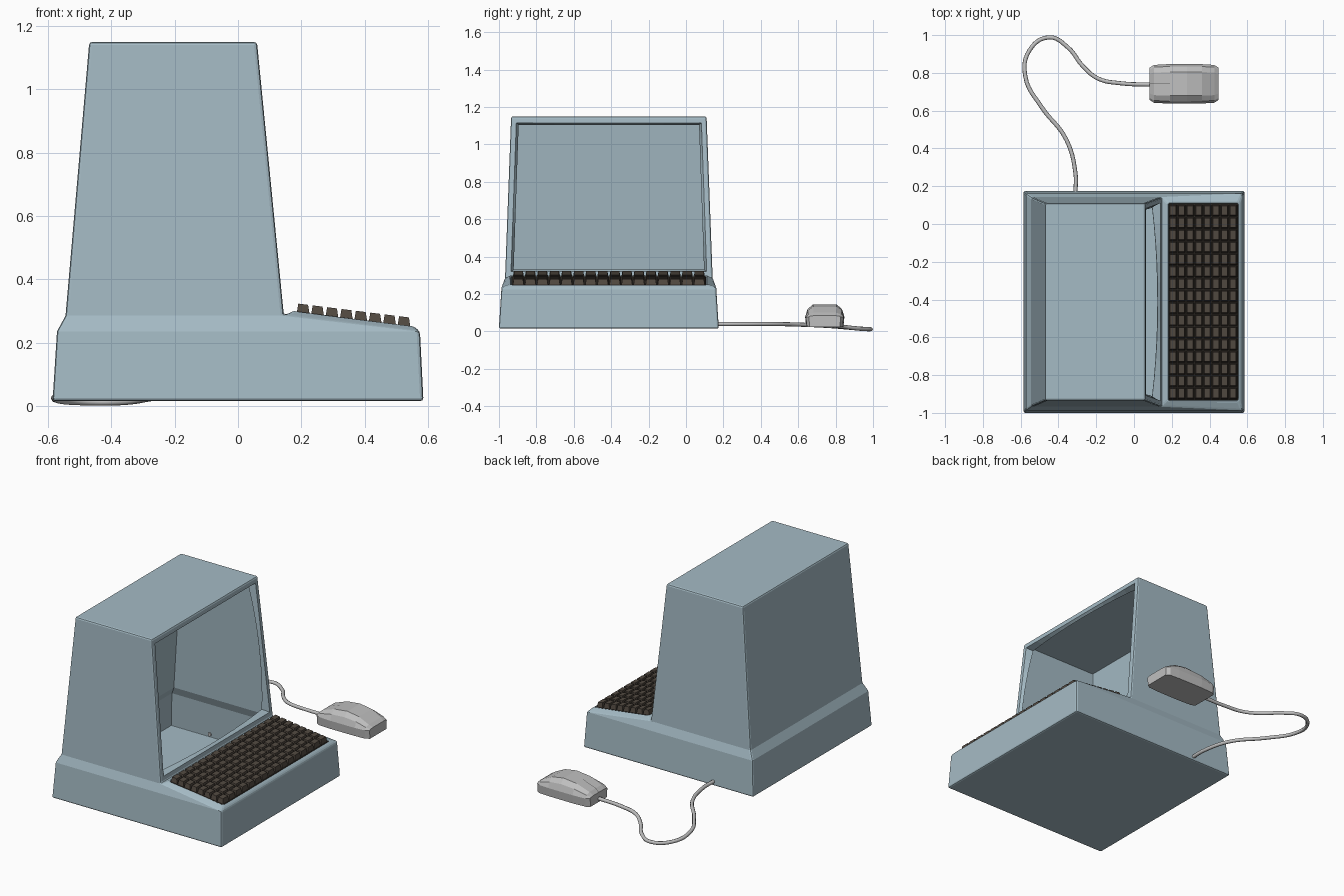
import bpy, bmesh, math
from mathutils import Vector

if "Cube" in bpy.data.objects:
    bpy.data.objects.remove(bpy.data.objects["Cube"])

CY = -0.4125  # centre line of the computer in y


def material(name, rgb):
    m = bpy.data.materials.new(name)
    m.diffuse_color = (*rgb, 1)
    m.use_nodes = True
    m.node_tree.nodes["Principled BSDF"].inputs["Base Color"].default_value = m.diffuse_color
    return m


BLUE = material("pale blue grey", (0.376, 0.497, 0.558))
KEY = material("dark brown", (0.085, 0.068, 0.053))
PLATE = material("very dark brown", (0.028, 0.023, 0.018))
GREY = material("light grey", (0.52, 0.52, 0.52))
SEAM = material("dark grey", (0.12, 0.12, 0.12))


def make(name, bm, mat, recalc=True):
    bmesh.ops.remove_doubles(bm, verts=bm.verts, dist=1e-5)
    if recalc:
        bmesh.ops.recalc_face_normals(bm, faces=bm.faces)
    me = bpy.data.meshes.new(name)
    bm.to_mesh(me)
    bm.free()
    me.materials.append(mat)
    ob = bpy.data.objects.new(name, me)
    bpy.context.collection.objects.link(ob)
    return ob


def face(bm, *pts):
    return bm.faces.new([bm.verts.new(p) for p in pts])


def front(u, v, depth=0.0):
    """Point on the sloping screen side; u runs across, v runs up."""
    return (0.145 - 0.085 * v - depth, CY + u * (0.555 - 0.0325 * v), 0.285 + 0.865 * v)


def bevel(ob, width, segments=2):
    b = ob.modifiers.new("bevel", "BEVEL")
    b.width, b.segments, b.limit_method = width, segments, "ANGLE"
    b.angle_limit = math.radians(25)


# Case: hollow shell with a chamfered base, tapering tower and keyboard deck
bm = bmesh.new()


def p(x, s, half, z):
    return (x, CY + s * half, z)


def stations(s):
    return dict(a=p(-0.586, s, 0.588, 0.015), b=p(0.586, s, 0.588, 0.015),
                c=p(-0.572, s, 0.574, 0.235), d=p(0.575, s, 0.574, 0.235),
                e=p(-0.545, s, 0.555, 0.285), f=p(0.145, s, 0.555, 0.285),
                g=p(-0.47, s, 0.5225, 1.15), h=p(0.06, s, 0.5225, 1.15),
                i=p(0.182, s, 0.522, 0.303), j=p(0.552, s, 0.522, 0.254),
                k=p(0.182, s, 0.522, 0.275), l=p(0.552, s, 0.522, 0.226))


L, R = stations(-1), stations(1)
for S in (L, R):
    for loop in ("abdc", "cdfe", "efhg", "fdji", "ijlk"):
        face(bm, *[S[n] for n in loop])
for n, m in ("ab", "ac", "ce", "eg", "gh", "bd", "dj", "jl", "lk", "ki", "if"):
    face(bm, L[n], R[n], R[m], L[m])
outer = [(-1, 0), (1, 0), (1, 1), (-1, 1)]
inner = [(-0.945, 0.04), (0.945, 0.04), (0.945, 0.96), (-0.945, 0.96)]
for n in range(4):
    m = (n + 1) % 4
    face(bm, front(*outer[n]), front(*outer[m]), front(*inner[m]), front(*inner[n]))
case = make("computer_case", bm, BLUE)
bevel(case, 0.01)
sol = case.modifiers.new("thickness", "SOLIDIFY")
sol.thickness, sol.offset = 0.008, -1

# Screen surround: lip set into the opening, curved like a picture tube
bm = bmesh.new()
N = 10


def lip(su, sv, step):
    c = [(-1, -1), (1, -1), (1, 1), (-1, 1)]
    ring = []
    for n in range(4):
        a, b = Vector(c[n]), Vector(c[(n + 1) % 4])
        for t in range(N):
            q = a.lerp(b, t / N)
            depth = step * (0.015 + 0.03 * (q.x ** 2 + q.y ** 2 - 1))
            ring.append(front(q.x * su, 0.5 + 0.5 * q.y * sv, depth))
    return ring


r1, r2 = lip(0.945, 0.92, 0), lip(0.92, 0.895, 1)
for n in range(4 * N):
    m = (n + 1) % (4 * N)
    face(bm, r1[n], r1[m], r2[m], r2[n])
surround = make("screen_surround", bm, BLUE, recalc=False)
sol = surround.modifiers.new("thickness", "SOLIDIFY")
sol.thickness, sol.offset = 0.004, -1


# Keyboard: dark bed plate with tapered keys on a slope
def deck(x):
    return 0.297 - 0.125 * (x - 0.182)


def frustum(bm, x, y, z, bottom, top, height):
    rings = []
    for (hx, hy), dz in ((bottom, 0), (top, height)):
        rings.append([bm.verts.new((x + sx * hx, y + sy * hy, z + dz - 0.125 * sx * hx))
                      for sx, sy in ((-1, -1), (1, -1), (1, 1), (-1, 1))])
    bm.faces.new(rings[0][::-1])
    bm.faces.new(rings[1])
    for n in range(4):
        m = (n + 1) % 4
        bm.faces.new((rings[0][n], rings[0][m], rings[1][m], rings[1][n]))


bm = bmesh.new()
frustum(bm, 0.367, CY, deck(0.367) - 0.012, (0.183, 0.52), (0.183, 0.52), 0.009)
make("keyboard_bed", bm, PLATE)

bm = bmesh.new()
COLS, ROWS = 8, 16
for col in range(COLS):
    for row in range(ROWS):
        x = 0.206 + col * 0.0455
        y = CY + (row - (ROWS - 1) / 2) * 0.0645
        frustum(bm, x, y, deck(x) - 0.004, (0.0205, 0.0295), (0.0155, 0.0245), 0.031)
make("keys", bm, KEY)

# Mouse: cross-sections lofted along x
MY = 0.742
sections = [(0.083, 0.085, 0.085), (0.105, 0.1, 0.104), (0.19, 0.105, 0.135),
            (0.28, 0.105, 0.145), (0.36, 0.104, 0.132), (0.425, 0.1, 0.1),
            (0.448, 0.085, 0.085)]
bm = bmesh.new()
rings = []
for x, w, top in sections:
    shoulder = 0.08 + 0.6 * (top - 0.08)
    prof = [(-0.95, 0.025), (-1, 0.078), (-0.88, shoulder), (-0.6, top),
            (0.6, top), (0.88, shoulder), (1, 0.078), (0.95, 0.025)]
    rings.append([bm.verts.new((x, MY + s * w, z)) for s, z in prof])
for a, b in zip(rings, rings[1:]):
    for n in range(8):
        m = (n + 1) % 8
        bm.faces.new((a[n], a[m], b[m], b[n]))
bm.faces.new(rings[0])
bm.faces.new(rings[-1])
make("mouse", bm, GREY)

# Thin line between the two mouse buttons, following the top
bm = bmesh.new()
for (x0, _, z0), (x1, _, z1) in zip(sections[:2], sections[1:3]):
    face(bm, (x0, MY - 0.002, z0 + 0.001), (x1, MY - 0.002, z1 + 0.001),
         (x1, MY + 0.002, z1 + 0.001), (x0, MY + 0.002, z0 + 0.001))
make("mouse_button_seam", bm, SEAM)

# Mouse cable: round swept curve
path = [(-0.31, 0.16, 0.04), (-0.31, 0.27, 0.04), (-0.36, 0.45, 0.04),
        (-0.49, 0.62, 0.036), (-0.575, 0.78, 0.028), (-0.553, 0.92, 0.016),
        (-0.45, 0.988, 0.012), (-0.35, 0.935, 0.014), (-0.27, 0.835, 0.026),
        (-0.19, 0.77, 0.036), (-0.07, 0.745, 0.042), (0.1, 0.738, 0.045)]
cu = bpy.data.curves.new("mouse_cable", "CURVE")
cu.dimensions = "3D"
sp = cu.splines.new("BEZIER")
sp.bezier_points.add(len(path) - 1)
for bp, co in zip(sp.bezier_points, path):
    bp.co = co
    bp.handle_left_type = bp.handle_right_type = "AUTO"
sp.resolution_u = 6
sp.use_smooth = True
cu.bevel_depth, cu.bevel_resolution, cu.use_fill_caps = 0.011, 2, True
cu.materials.append(GREY)
bpy.context.collection.objects.link(bpy.data.objects.new("mouse_cable", cu))
